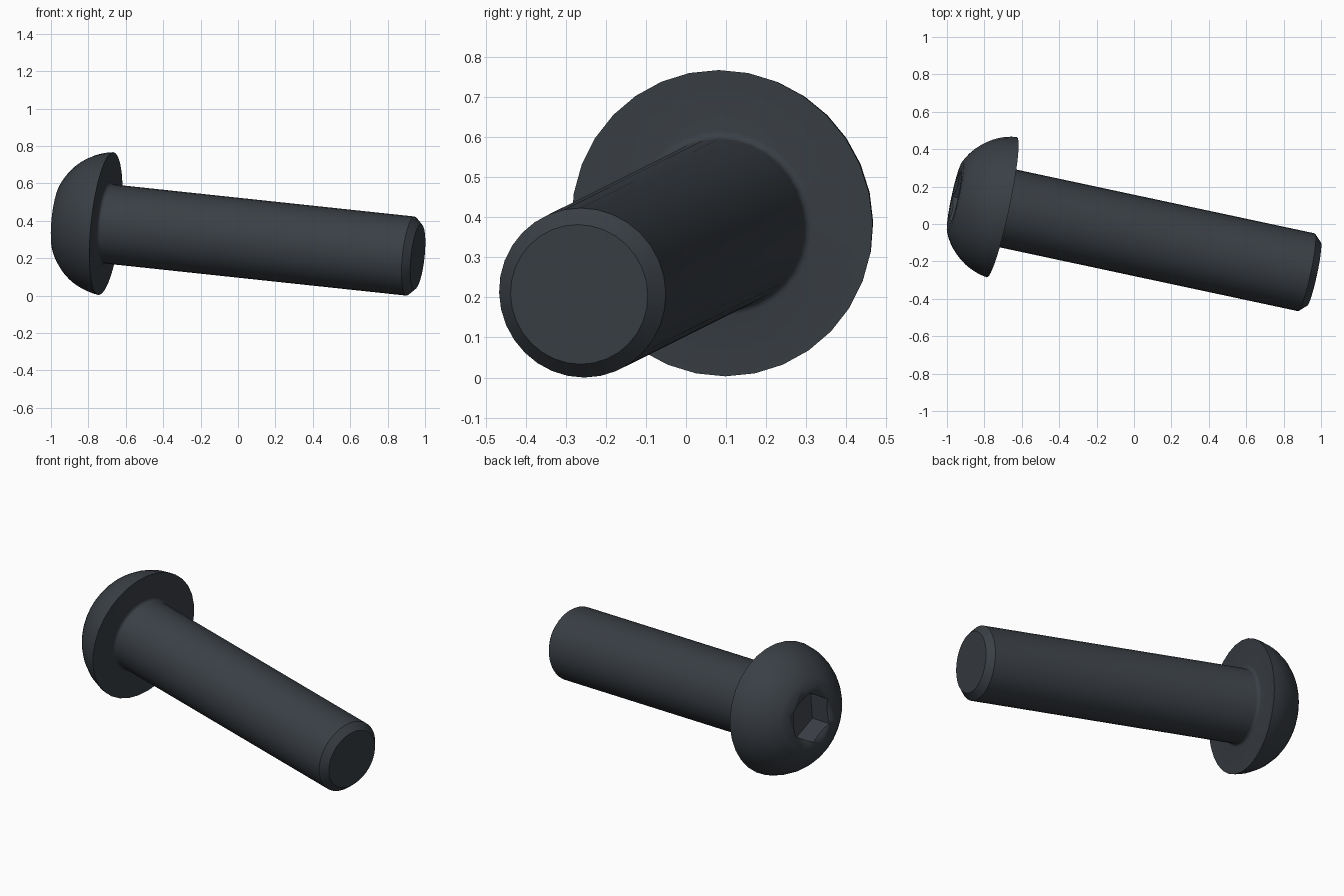
import bpy, bmesh
from math import radians, sin, cos, tau, pi
from mathutils import Vector, Matrix

cube = bpy.data.objects.get("Cube")
if cube:
    bpy.data.objects.remove(cube, do_unlink=True)

# Dark steel colour
steel = bpy.data.materials.new("dark_steel")
steel.use_nodes = True
steel.diffuse_color = (0.042, 0.050, 0.060, 1)
steel.node_tree.nodes["Principled BSDF"].inputs["Base Color"].default_value = steel.diffuse_color

# Tilted frame: local z runs from the shaft tip out through the head
axis = Vector((-1, 0.2138, 0.1065)).normalized()
up = (Vector((0, 0, 1)) - axis * axis.z).normalized()
side = axis.cross(up)
frame = Matrix((up, side, axis)).transposed().to_4x4()
frame.translation = (-0.706, 0.09, 0.385)


def lathe(name, profile, sides):
    """Revolve (radius, height) points around local z, closed by end caps."""
    bm = bmesh.new()
    rings = [[bm.verts.new((r * cos(tau * i / sides), r * sin(tau * i / sides), z))
              for i in range(sides)] for r, z in profile]
    for a, b in zip(rings, rings[1:]):
        for i in range(sides):
            j = (i + 1) % sides
            bm.faces.new((a[i], a[j], b[j], b[i]))
    bm.faces.new(rings[0][::-1])
    bm.faces.new(rings[-1])
    bmesh.ops.recalc_face_normals(bm, faces=bm.faces)
    mesh = bpy.data.meshes.new(name)
    bm.to_mesh(mesh)
    bm.free()
    obj = bpy.data.objects.new(name, mesh)
    bpy.context.collection.objects.link(obj)
    obj.matrix_world = frame
    mesh.materials.append(steel)
    return obj


def arc(start, end, sagitta, steps):
    """Points on a circular arc bulging to the right of the start-end chord."""
    a, b = Vector(start), Vector(end)
    chord = b - a
    half = chord.length / 2
    radius = (half * half + sagitta * sagitta) / (2 * sagitta)
    out = Vector((chord.y, -chord.x)).normalized()
    centre = (a + b) / 2 + out * (sagitta - radius)
    ang = (a - centre).angle_signed(b - centre)
    return [tuple(centre + Matrix.Rotation(-ang * i / steps, 2) @ (a - centre))
            for i in range(steps + 1)]


# Shaft with chamfered tip, fillet under the head, domed head
SHAFT, HEAD, TOP, FILLET = 0.2126, 0.384, 0.257, 0.02
fillet = [(SHAFT + FILLET * (1 - cos(pi / 2 * i / 4)),
           FILLET * (sin(pi / 2 * i / 4) - 1)) for i in range(5)]
dome = arc((HEAD, 0), (0.195, TOP), 0.042, 10)
bolt = lathe("bolt", [(0.175, -1.714), (SHAFT, -1.675)] + fillet + dome, 32)

# Hexagonal drive socket with a countersunk mouth
socket = lathe("socket_cutter", [(0.147, TOP - 0.14), (0.147, TOP + 0.1)], 6)
mouth = lathe("mouth_cutter", [(0.12, TOP - 0.016), (0.147, TOP), (0.149, TOP + 0.05)], 32)
bpy.context.view_layer.objects.active = bolt
for cutter in (socket, mouth):
    cutter.hide_render = True
    mod = bolt.modifiers.new("cut", 'BOOLEAN')
    mod.operation = 'DIFFERENCE'
    mod.solver = 'EXACT'
    mod.object = cutter
    bpy.ops.object.modifier_apply(modifier=mod.name)
    bpy.data.objects.remove(cutter, do_unlink=True)

# Smooth curved surfaces, keep hard edges crisp
bpy.ops.object.select_all(action='DESELECT')
bolt.select_set(True)
bpy.context.view_layer.objects.active = bolt
bpy.ops.object.shade_smooth_by_angle(angle=radians(32))
